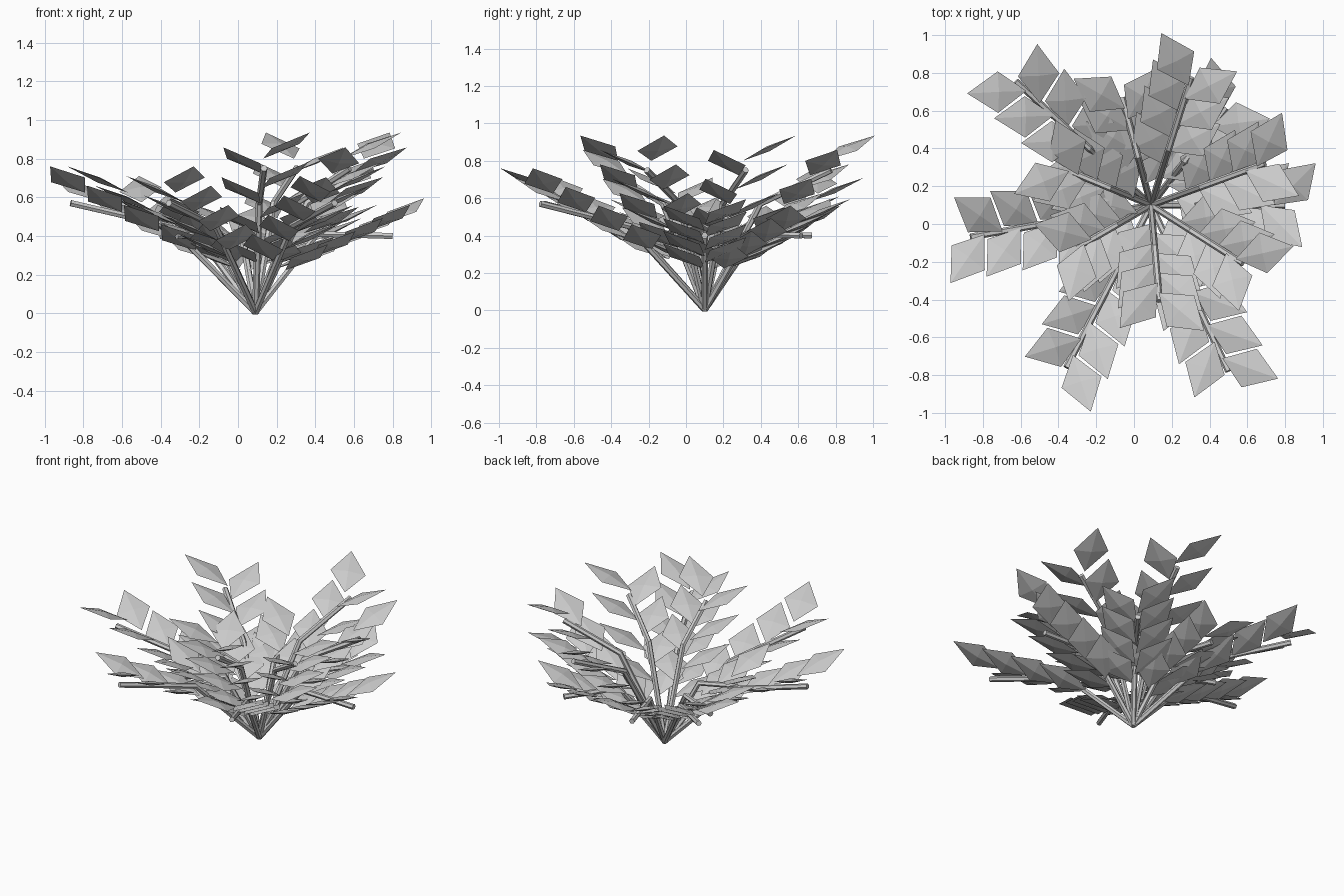
import bpy, bmesh, math
from mathutils import Vector

if "Cube" in bpy.data.objects:
    bpy.data.objects.remove(bpy.data.objects["Cube"])

BASE = Vector((0.09, 0.10, 0.0))
GOLDEN = math.radians(137.5)
UP = Vector((0, 0, 1))

# three kinds of stem: kink point, tip height, tip reach + growth per tier,
# leaf run end offset (in from tip, height), step per leaf (reach, height), leaf roll
KINDS = [
    dict(kink=(0.45, 0.41), z=0.40, r=0.71, grow=-0.06, end=(0.06, 0.46), step=(0.10, 0.034), roll=0.0),
    dict(kink=(0.46, 0.45), z=0.57, r=0.97, grow=0.0, end=(0.075, 0.625), step=(0.10, 0.050), roll=0.012),
    dict(kink=(0.44, 0.57), z=0.75, r=0.51, grow=0.066, end=(0.045, 0.80), step=(0.103, 0.077), roll=0.012),
]


def make_stem(name, pts):
    cu = bpy.data.curves.new(name, 'CURVE')
    cu.dimensions = '3D'
    cu.bevel_depth = 0.018
    cu.bevel_resolution = 1
    cu.use_fill_caps = True
    sp = cu.splines.new('POLY')
    sp.points.add(len(pts) - 1)
    for p, co in zip(sp.points, pts):
        p.co = (*co, 1)
    sp.use_smooth = False
    ob = bpy.data.objects.new(name, cu)
    bpy.context.collection.objects.link(ob)


def add_leaf(bm, root, out, side, roll):
    # thin faceted diamond, folded from root to tip
    length = out * 0.222 + side * 0.222 + UP * 0.135
    across = out * -0.075 + side * 0.08 + UP * roll
    mid = root + length * 0.48
    nrm = length.cross(across).normalized()
    if nrm.z < 0:
        nrm = -nrm
    ring = [bm.verts.new(c) for c in (root, mid + across, root + length, mid - across)]
    top, low = bm.verts.new(mid + nrm * 0.015), bm.verts.new(mid - nrm * 0.015)
    for a, b in zip(ring, ring[1:] + ring[:1]):
        bm.faces.new((a, b, top))
        bm.faces.new((b, a, low))


for i in range(13):
    k = KINDS[i % 3]
    ang = i * GOLDEN
    out = Vector((math.cos(ang), math.sin(ang), 0))
    side = Vector((-out.y, out.x, 0))
    reach = k['r'] + k['grow'] * (i // 3)

    # bent stem
    kr, kz = k['kink']
    make_stem(f"stem_{i + 1}", [BASE + UP * 0.005,
                                BASE + out * reach * kr + UP * kz,
                                BASE + out * reach + UP * k['z']])

    # alternating leaves, from the tip inwards
    bm = bmesh.new()
    for j in range(8):
        r = reach - k['end'][0] - j * k['step'][0] * reach
        z = k['end'][1] - j * k['step'][1]
        add_leaf(bm, BASE + out * r + UP * z, out, side if j % 2 == 0 else -side, k['roll'])
    bmesh.ops.recalc_face_normals(bm, faces=bm.faces)
    me = bpy.data.meshes.new(f"leaves_{i + 1}")
    bm.to_mesh(me)
    bm.free()
    bpy.context.collection.objects.link(bpy.data.objects.new(me.name, me))
